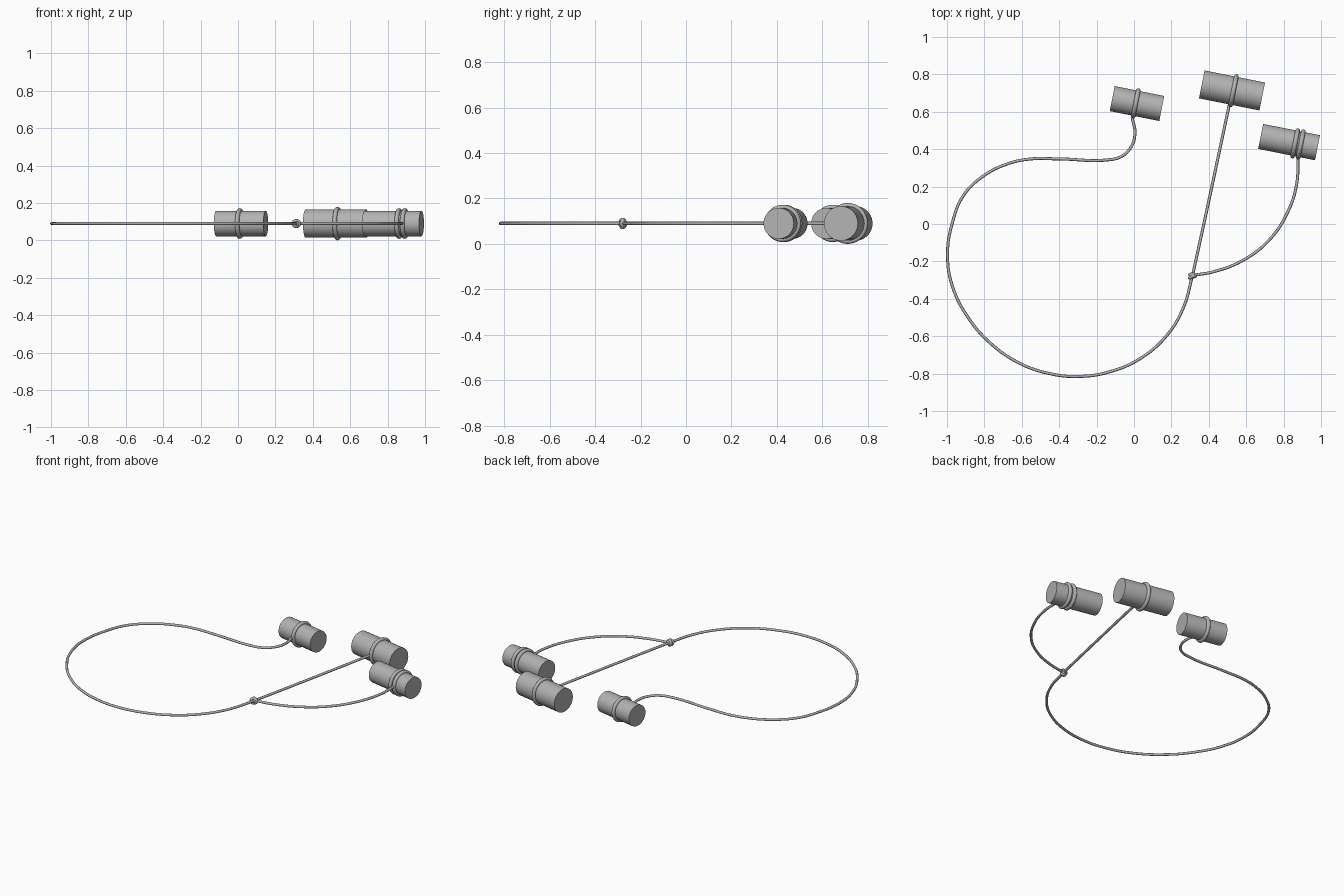
import bpy
import math
from mathutils import Vector

if "Cube" in bpy.data.objects:
    bpy.data.objects.remove(bpy.data.objects["Cube"])

Z = 0.09                      # height of every centre line
TILT = math.radians(-11.3)    # heading shared by the weights
AXIS = Vector((math.cos(TILT), math.sin(TILT), 0))

grey = bpy.data.materials.new("plain grey")
grey.use_nodes = True
grey.diffuse_color = (0.45, 0.45, 0.45, 1)
grey.node_tree.nodes["Principled BSDF"].inputs["Base Color"].default_value = (0.45, 0.45, 0.45, 1)


def finish(name, angle=40):
    obj = bpy.context.object
    obj.name = name
    obj.data.materials.clear()
    obj.data.materials.append(grey)
    bpy.ops.object.shade_smooth_by_angle(angle=math.radians(angle))
    return obj


def ring(name, centre, major, minor, heading=TILT):
    bpy.ops.mesh.primitive_torus_add(
        major_segments=40, minor_segments=12, major_radius=major, minor_radius=minor,
        location=centre, rotation=(0, math.pi / 2, heading))
    finish(name, 180)


def weight(name, x, y, length, radius, ring_offsets):
    """Cylinder lying on its side with cord loops around it."""
    centre = Vector((x, y, Z))
    bpy.ops.mesh.primitive_cylinder_add(
        vertices=40, radius=radius, depth=length,
        location=centre, rotation=(0, math.pi / 2, TILT))
    finish(name)
    for i, offset in enumerate(ring_offsets):
        ring(f"{name}_loop_{i + 1}", centre + AXIS * offset, radius + 0.002, 0.012)


def cord(name, points):
    """Round cord through flat points, turned into a mesh."""
    curve = bpy.data.curves.new(name, "CURVE")
    curve.dimensions = "3D"
    curve.bevel_depth = 0.008
    curve.bevel_resolution = 2
    curve.resolution_u = 10
    curve.use_fill_caps = True
    spline = curve.splines.new("BEZIER")
    spline.bezier_points.add(len(points) - 1)
    for bp, (x, y) in zip(spline.bezier_points, points):
        bp.co = (x, y, Z)
        bp.handle_left_type = bp.handle_right_type = "AUTO"
    obj = bpy.data.objects.new(name, curve)
    bpy.context.collection.objects.link(obj)
    bpy.ops.object.select_all(action="DESELECT")
    obj.select_set(True)
    bpy.context.view_layer.objects.active = obj
    bpy.ops.object.convert(target="MESH")
    finish(name, 60)


# Three weights with their loops
weight("left_weight", 0.016, 0.644, 0.27, 0.068, [-0.007])
weight("middle_weight", 0.524, 0.714, 0.33, 0.076, [0.008])
weight("right_weight", 0.829, 0.438, 0.31, 0.068, [0.033, 0.064])

# Cords meeting at the knot
KNOT = (0.313, -0.275)
cord("long_cord", [
    (-0.01, 0.57), (0.005, 0.48), (-0.02, 0.405), (-0.07, 0.36), (-0.14, 0.343),
    (-0.40, 0.348), (-0.56, 0.347), (-0.68, 0.32), (-0.80, 0.26), (-0.91, 0.155),
    (-0.97, 0.01), (-0.997, -0.165), (-0.97, -0.335), (-0.89, -0.495),
    (-0.77, -0.635), (-0.61, -0.745), (-0.45, -0.80), (-0.295, -0.815),
    (-0.13, -0.79), (0.04, -0.715), (0.18, -0.59), (0.265, -0.445), KNOT])
cord("straight_cord", [KNOT, (0.383, 0.045), (0.51, 0.64)])
cord("curved_cord", [KNOT, (0.43, -0.254), (0.59, -0.19), (0.725, -0.083),
                     (0.82, 0.06), (0.869, 0.21), (0.877, 0.38)])

# Knot: a small core wrapped by two turns
bpy.ops.mesh.primitive_uv_sphere_add(segments=16, ring_count=10, radius=0.018,
                                     location=(*KNOT, Z))
finish("knot_core", 180)
ring("knot_turn_1", (*KNOT, Z), 0.015, 0.009, math.radians(75))
ring("knot_turn_2", (KNOT[0] - 0.003, KNOT[1] - 0.007, Z), 0.015, 0.009, math.radians(115))
